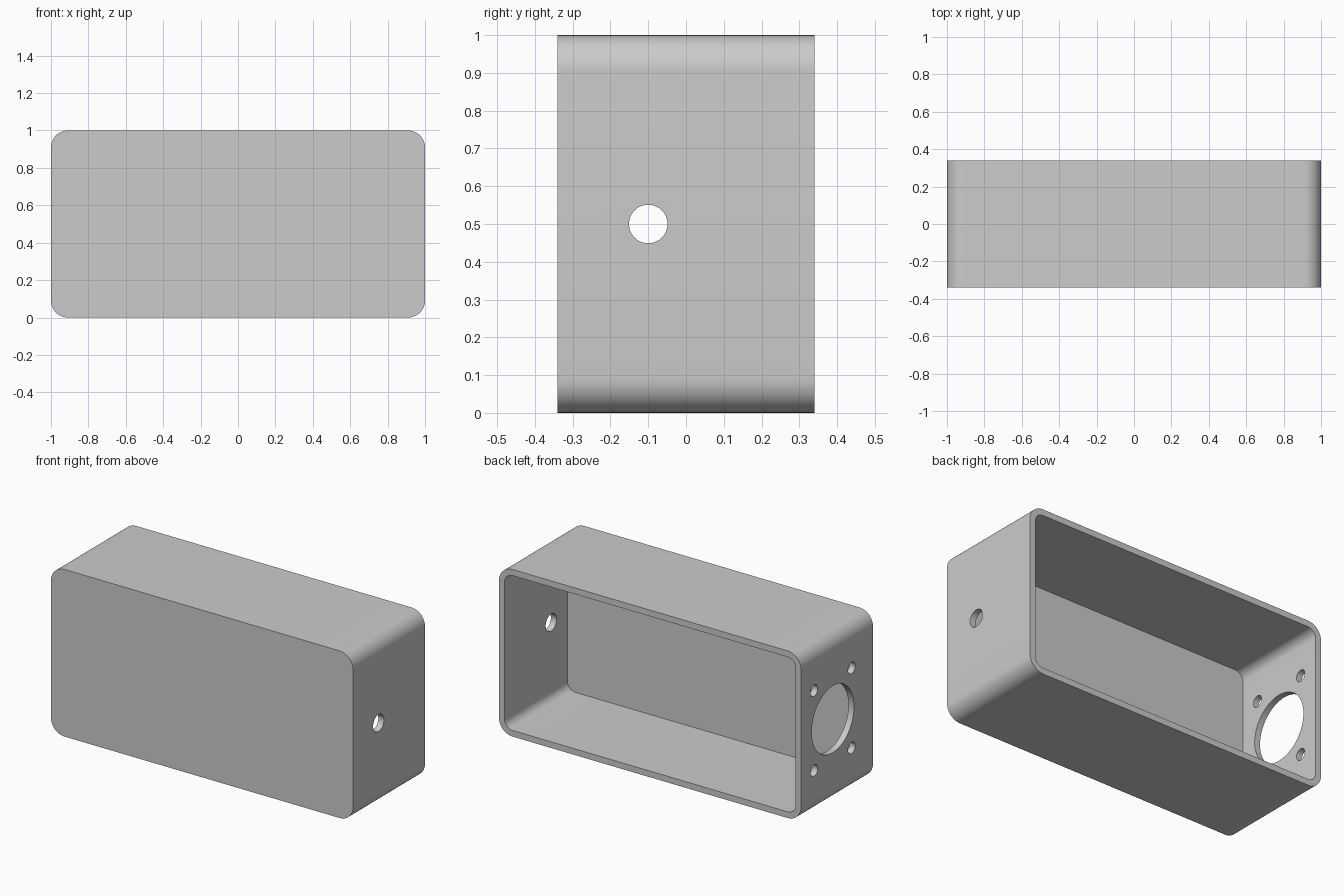
import bpy
import bmesh
from math import cos, sin, pi

if "Cube" in bpy.data.objects:
    bpy.data.objects.remove(bpy.data.objects["Cube"], do_unlink=True)

HALF_X, HALF_Y, HEIGHT = 1.0, 0.34, 1.0
WALL, FRONT_WALL, RADIUS = 0.037, 0.085, 0.09
MOUNT_Y = 0.04

# Single grey material
grey = bpy.data.materials.new("light_grey")
grey.use_nodes = True
colour = (0.6, 0.6, 0.6, 1)
grey.diffuse_color = colour
grey.node_tree.nodes["Principled BSDF"].inputs["Base Color"].default_value = colour


def prism(name, outline, direction):
    """Extrude a closed outline of 3D points into a solid."""
    bm = bmesh.new()
    face = bm.faces.new([bm.verts.new(p) for p in outline])
    result = bmesh.ops.extrude_face_region(bm, geom=[face])
    verts = [v for v in result["geom"] if isinstance(v, bmesh.types.BMVert)]
    bmesh.ops.translate(bm, vec=direction, verts=verts)
    bmesh.ops.recalc_face_normals(bm, faces=bm.faces)
    mesh = bpy.data.meshes.new(name)
    bm.to_mesh(mesh)
    bm.free()
    mesh.materials.append(grey)
    obj = bpy.data.objects.new(name, mesh)
    bpy.context.collection.objects.link(obj)
    return obj


def rounded_block(name, inset, radius, y0, y1, steps=12):
    """Rounded rectangle in the xz plane, extruded along y."""
    cx, cz = HALF_X - inset - radius, HEIGHT / 2 - inset - radius
    points = []
    for i, (sx, sz) in enumerate([(1, 1), (-1, 1), (-1, -1), (1, -1)]):
        for k in range(steps + 1):
            a = (i + k / steps) * pi / 2
            points.append((sx * cx + radius * cos(a), y0,
                           HEIGHT / 2 + sz * cz + radius * sin(a)))
    return prism(name, points, (0, y1 - y0, 0))


def hole(name, side, y, z, radius, steps=48):
    """Round cutter through one end wall."""
    ring = [(side * (HALF_X - 0.1), y + radius * cos(2 * pi * k / steps),
             z + radius * sin(2 * pi * k / steps)) for k in range(steps)]
    return prism(name, ring, (side * 0.2, 0, 0))


# Housing shell, open at the back
housing = rounded_block("housing", 0, RADIUS, -HALF_Y, HALF_Y)
cutters = [rounded_block("cavity_cutter", WALL, RADIUS - WALL,
                         FRONT_WALL - HALF_Y, HALF_Y + 0.1)]

# Cable hole on one end, large opening with four screw holes on the other
cutters.append(hole("cable_hole_cutter", 1, -0.1, 0.5, 0.051))
cutters.append(hole("opening_cutter", -1, MOUNT_Y, 0.5, 0.2))
for sy in (-1, 1):
    for sz in (-1, 1):
        cutters.append(hole("screw_hole_cutter", -1, MOUNT_Y + sy * 0.177,
                            0.5 + sz * 0.239, 0.034, 32))

# Cut, apply and tidy up
bpy.context.view_layer.objects.active = housing
housing.select_set(True)
for cutter in cutters:
    cutter.hide_render = True
    mod = housing.modifiers.new("cut", 'BOOLEAN')
    mod.operation = 'DIFFERENCE'
    mod.solver = 'EXACT'
    mod.object = cutter
    bpy.ops.object.modifier_apply(modifier=mod.name)
    bpy.data.objects.remove(cutter, do_unlink=True)
bpy.ops.object.shade_smooth_by_angle()
